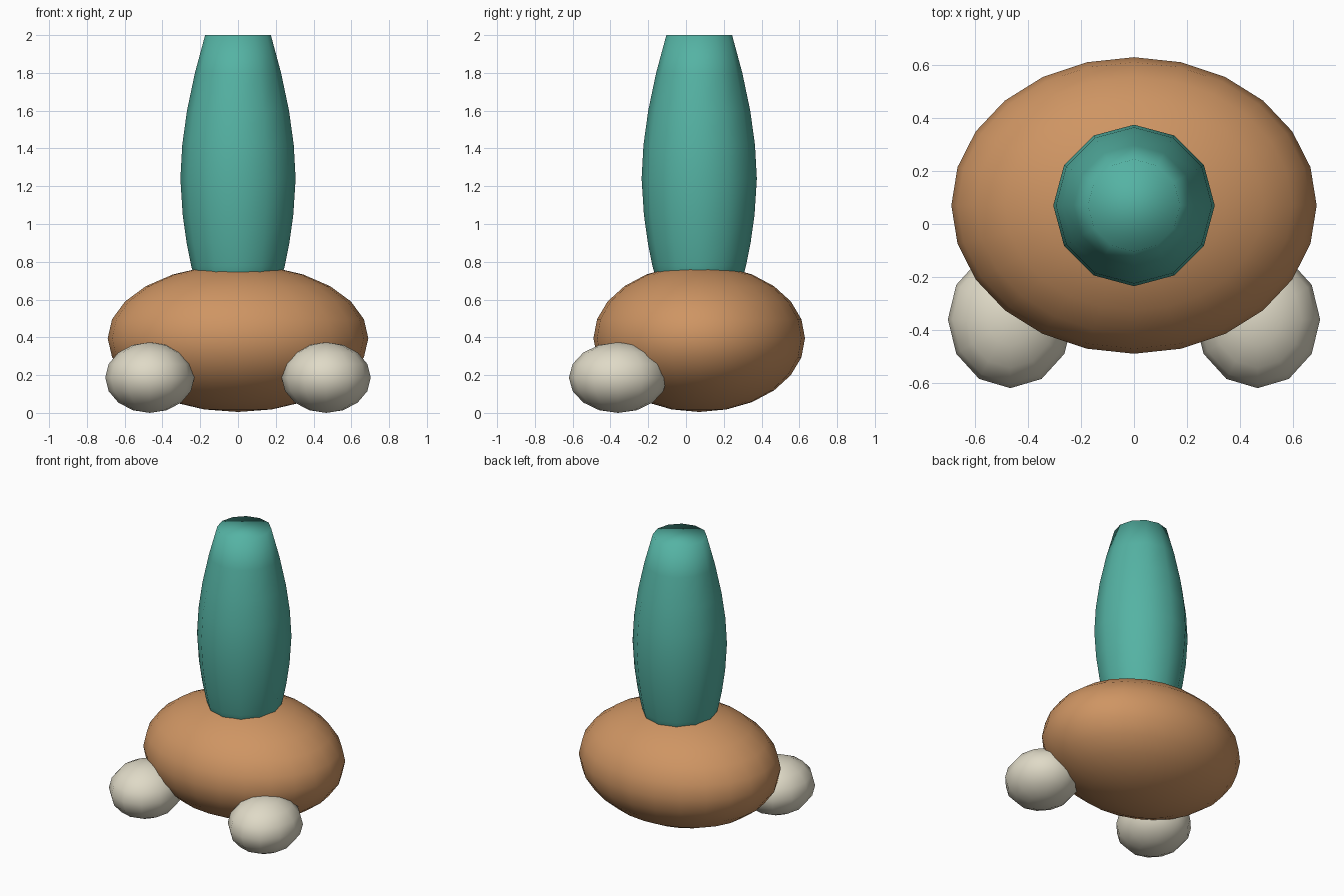
import bpy, bmesh, math

if "Cube" in bpy.data.objects:
    bpy.data.objects.remove(bpy.data.objects["Cube"])


def material(name, color):
    m = bpy.data.materials.new(name)
    m.diffuse_color = (*color, 1)
    m.use_nodes = True
    m.node_tree.nodes["Principled BSDF"].inputs["Base Color"].default_value = m.diffuse_color
    return m


orange = material("warm orange", (0.62, 0.30, 0.125))
teal = material("teal", (0.09, 0.45, 0.37))
cream = material("cream", (0.74, 0.70, 0.57))


def add_object(name, bm, mat):
    bmesh.ops.recalc_face_normals(bm, faces=bm.faces)
    for f in bm.faces:
        f.smooth = True
    mesh = bpy.data.meshes.new(name)
    bm.to_mesh(mesh)
    bm.free()
    mesh.materials.append(mat)
    obj = bpy.data.objects.new(name, mesh)
    bpy.context.collection.objects.link(obj)
    return obj


def ellipsoid(name, center, radii, segments, rings, mat):
    bm = bmesh.new()
    bmesh.ops.create_uvsphere(bm, u_segments=segments, v_segments=rings, radius=1)
    bmesh.ops.scale(bm, vec=radii, verts=bm.verts)
    bmesh.ops.translate(bm, vec=center, verts=bm.verts)
    return add_object(name, bm, mat)


def lathe(name, center, profile, sides, mat):
    # Stack rings of (radius, height), bridge them and cap both ends
    bm = bmesh.new()
    loops = []
    for r, z in profile:
        loops.append([bm.verts.new((center[0] + r * math.cos(math.tau * i / sides),
                                    center[1] + r * math.sin(math.tau * i / sides), z))
                      for i in range(sides)])
    for a, b in zip(loops, loops[1:]):
        for i in range(sides):
            j = (i + 1) % sides
            bm.faces.new((a[i], a[j], b[j], b[i]))
    bm.faces.new(loops[0][::-1])
    bm.faces.new(loops[-1])
    return add_object(name, bm, mat)


# Squashed round body
ellipsoid("body", (0, 0.07, 0.395), (0.69, 0.56, 0.39), 24, 12, orange)

# Barrel-shaped neck with a flat top, sunk into the body
lathe("neck", (0, 0.07),
      [(0.20, 0.60), (0.248, 0.78), (0.272, 0.90), (0.293, 1.05), (0.305, 1.24),
       (0.295, 1.42), (0.27, 1.60), (0.228, 1.80), (0.174, 2.0)], 12, teal)

# Two front feet
for side, label in ((-1, "left"), (1, "right")):
    ellipsoid(label + "_foot", (side * 0.467, -0.36, 0.187),
              (0.236, 0.26, 0.187), 12, 8, cream)
